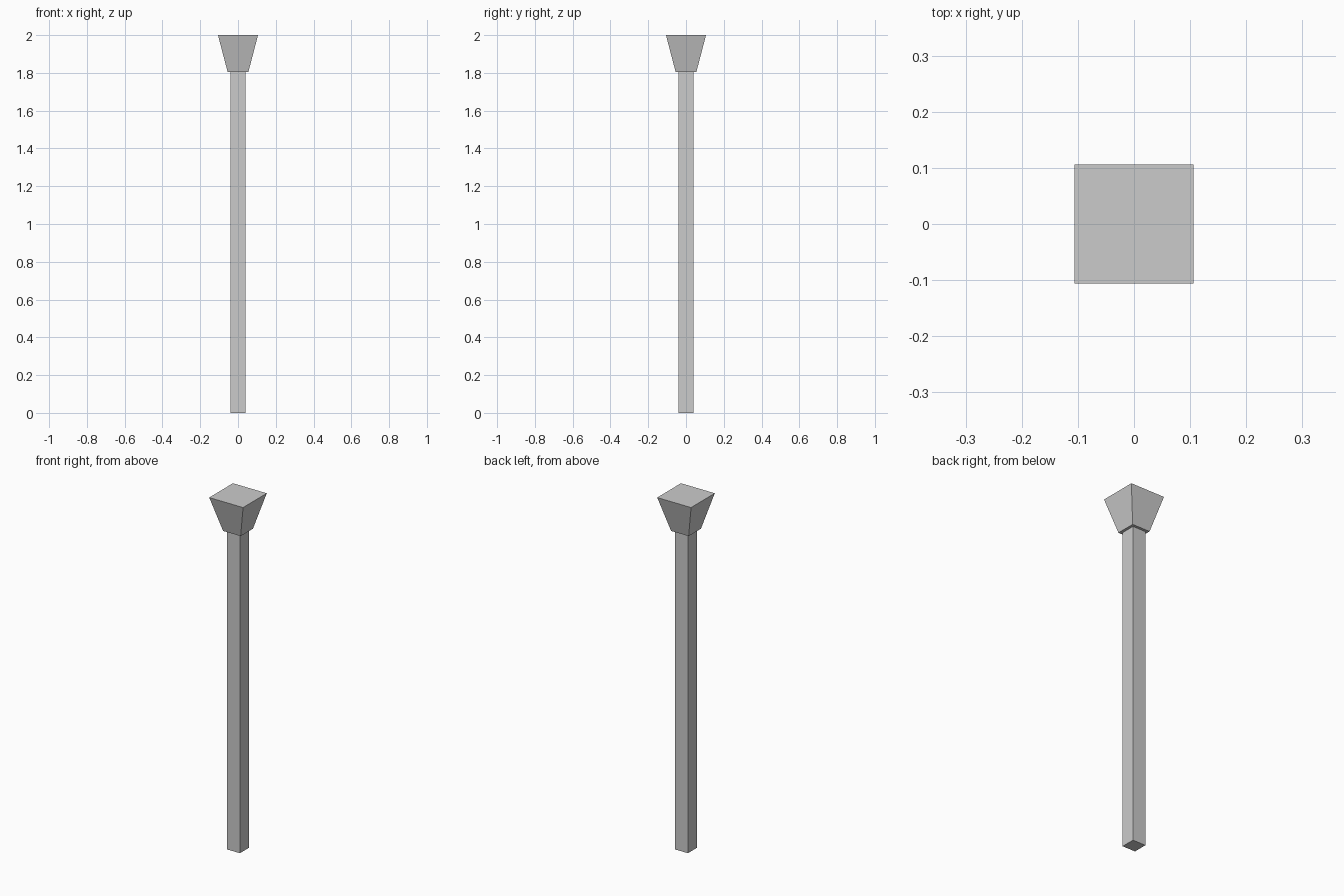
import bpy
import bmesh

cube = bpy.data.objects.get("Cube")
if cube:
    bpy.data.objects.remove(cube, do_unlink=True)

grey = bpy.data.materials.new("plain_grey")
grey.use_nodes = True
colour = (0.6, 0.6, 0.6, 1)
grey.diffuse_color = colour
grey.node_tree.nodes["Principled BSDF"].inputs["Base Color"].default_value = colour


def square_block(name, bottom, top, half_bottom, half_top):
    """Square block whose half-width may change from bottom to top."""
    bm = bmesh.new()
    bmesh.ops.create_cube(bm, size=2)
    for v in bm.verts:
        upper = v.co.z > 0
        half = half_top if upper else half_bottom
        v.co = (v.co.x * half, v.co.y * half, top if upper else bottom)
    mesh = bpy.data.meshes.new(name)
    bm.to_mesh(mesh)
    bm.free()
    mesh.materials.append(grey)
    obj = bpy.data.objects.new(name, mesh)
    bpy.context.collection.objects.link(obj)
    return obj


# Tall square post
square_block("post", 0, 1.805, 0.04, 0.04)

# Flared head, wider at the top
square_block("flared_head", 1.805, 2, 0.055, 0.106)
